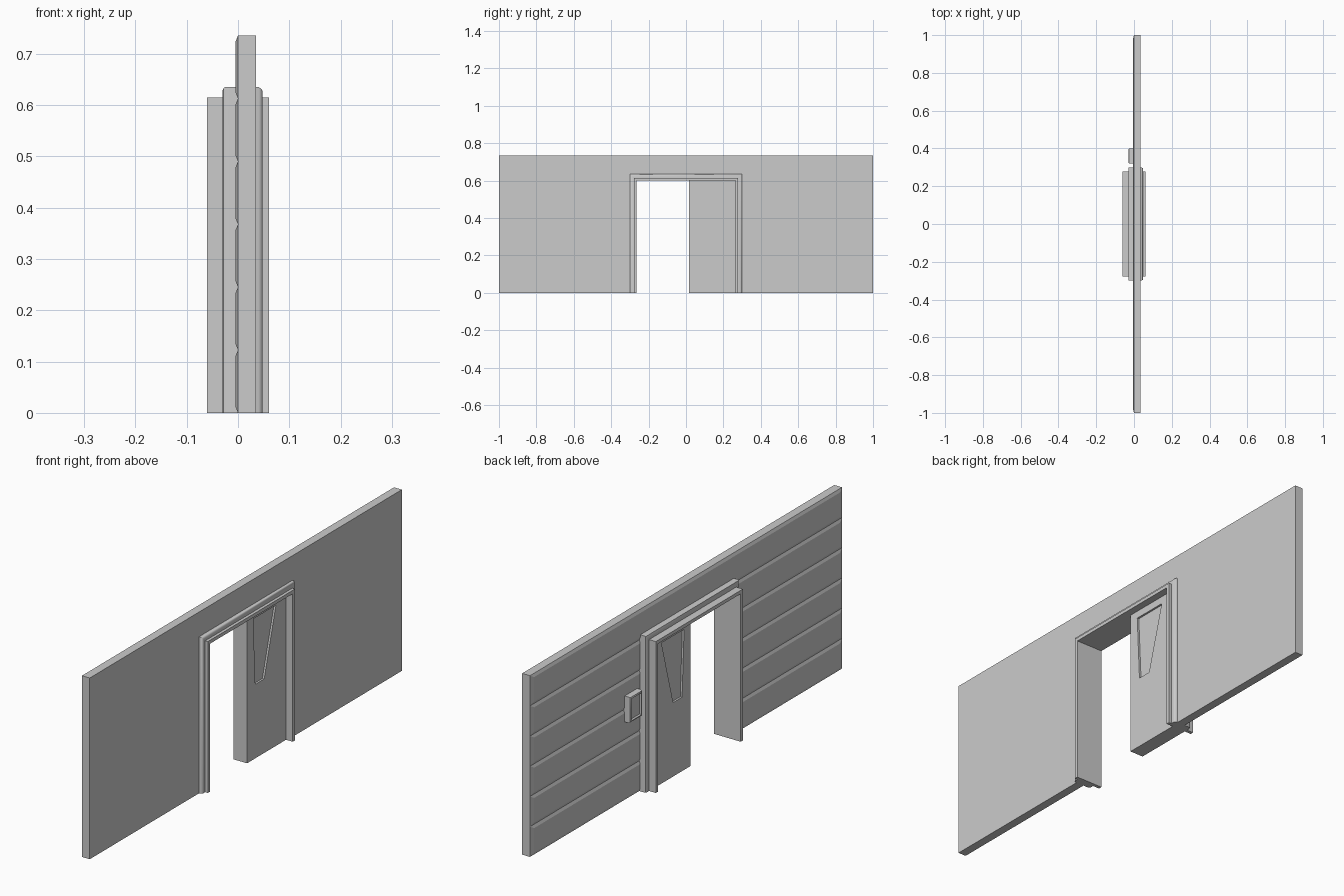
import bpy, bmesh

if "Cube" in bpy.data.objects:
    bpy.data.objects.remove(bpy.data.objects["Cube"])


def make(name, bm):
    bmesh.ops.recalc_face_normals(bm, faces=bm.faces)
    me = bpy.data.meshes.new(name)
    bm.to_mesh(me)
    bm.free()
    ob = bpy.data.objects.new(name, me)
    bpy.context.collection.objects.link(ob)
    return ob


def loft(name, rings):
    """Closed solid through equal-sized rings of points, capped at both ends."""
    bm = bmesh.new()
    vs = [[bm.verts.new(p) for p in r] for r in rings]
    n = len(rings[0])
    for a, b in zip(vs, vs[1:]):
        for i in range(n):
            j = (i + 1) % n
            bm.faces.new((a[i], a[j], b[j], b[i]))
    bm.faces.new(vs[0])
    bm.faces.new(vs[-1])
    return make(name, bm)


def prism(name, outline, x0, x1):
    """Extrude a (y, z) outline between two x positions."""
    return loft(name, [[(x, y, z) for y, z in outline] for x in (x0, x1)])


def rect(y0, y1, z0, z1):
    return [(y0, z0), (y1, z0), (y1, z1), (y0, z1)]


def arch(name, profile):
    """Sweep an (x, outward offset) profile around the doorway."""
    w, h = 0.265, 0.60
    path = [lambda o: (-w - o, 0), lambda o: (-w - o, h + o),
            lambda o: (w + o, h + o), lambda o: (w + o, 0)]
    return loft(name, [[(x, *f(o)) for x, o in profile] for f in path])


def smooth(ob):
    bpy.ops.object.select_all(action='DESELECT')
    ob.select_set(True)
    bpy.context.view_layer.objects.active = ob
    bpy.ops.object.shade_smooth_by_angle(angle=0.7)


H, ROW = 0.735, 0.1225

# Wall slab with doorway
prism("wall", [(-1, 0), (-0.284, 0), (-0.284, 0.614), (0.284, 0.614),
               (0.284, 0), (1, 0), (1, H), (-1, H)], 0, 0.035)


# Bevelled cladding boards on the -x side
def board(name, y0, y1, row):
    z0, z1, b, e = row * ROW, (row + 1) * ROW, 0.012, 0.02
    outer = rect(y0, y1, z0, z1)
    inner = rect(y0 + e, y1 - e, z0 + b, z1 - b)
    loft(name, [[(0, y, z) for y, z in outer], [(-0.005, y, z) for y, z in inner]])


for r in range(5):
    board("cladding_left", 0.284, 1, r)
    board("cladding_right", -1, -0.284, r)
board("cladding_top", -1, 1, 5)

# Door lining and the rounded casing around it
arch("door_lining", [(-0.06, 0), (0.06, 0), (0.06, 0.014), (-0.06, 0.014)])
smooth(arch("door_casing", [(-0.03, 0.014), (0.048, 0.014), (0.048, 0.026),
                            (0.046, 0.031), (0.040, 0.035), (-0.024, 0.035),
                            (-0.028, 0.033), (-0.03, 0.028)]))

# Half-open sliding door with a slanted recessed window on both sides
door = prism("sliding_door", rect(0.015, 0.27, 0, 0.605), -0.03, 0.03)
window = [(0.055, 0.57), (0.20, 0.57), (0.125, 0.30), (0.068, 0.30)]
for side in (-1, 1):
    cutter = prism("window_cutter", window, side * 0.022, side * 0.05)
    cutter.hide_render = True
    mod = door.modifiers.new("window", 'BOOLEAN')
    mod.operation = 'DIFFERENCE'
    mod.solver = 'EXACT'
    mod.object = cutter
    bpy.context.view_layer.objects.active = door
    bpy.ops.object.modifier_apply(modifier=mod.name)
    bpy.data.objects.remove(cutter)

# Wall control box beside the door, with recessed face
box = prism("control_box", rect(0.32, 0.40, 0.32, 0.425), -0.03, 0)
bm = bmesh.new()
bm.from_mesh(box.data)
bmesh.ops.bevel(bm, geom=[e for e in bm.edges if min(v.co.x for v in e.verts) < -0.01
                          and max(v.co.x for v in e.verts) < -0.01],
                offset=0.008, segments=2, profile=0.5, affect='EDGES')
face = min(bm.faces, key=lambda f: f.calc_center_median().x)
bmesh.ops.inset_region(bm, faces=[face], thickness=0.006, depth=0)
bmesh.ops.translate(bm, verts=face.verts, vec=(0.005, 0, 0))
bm.to_mesh(box.data)
bm.free()
smooth(box)
